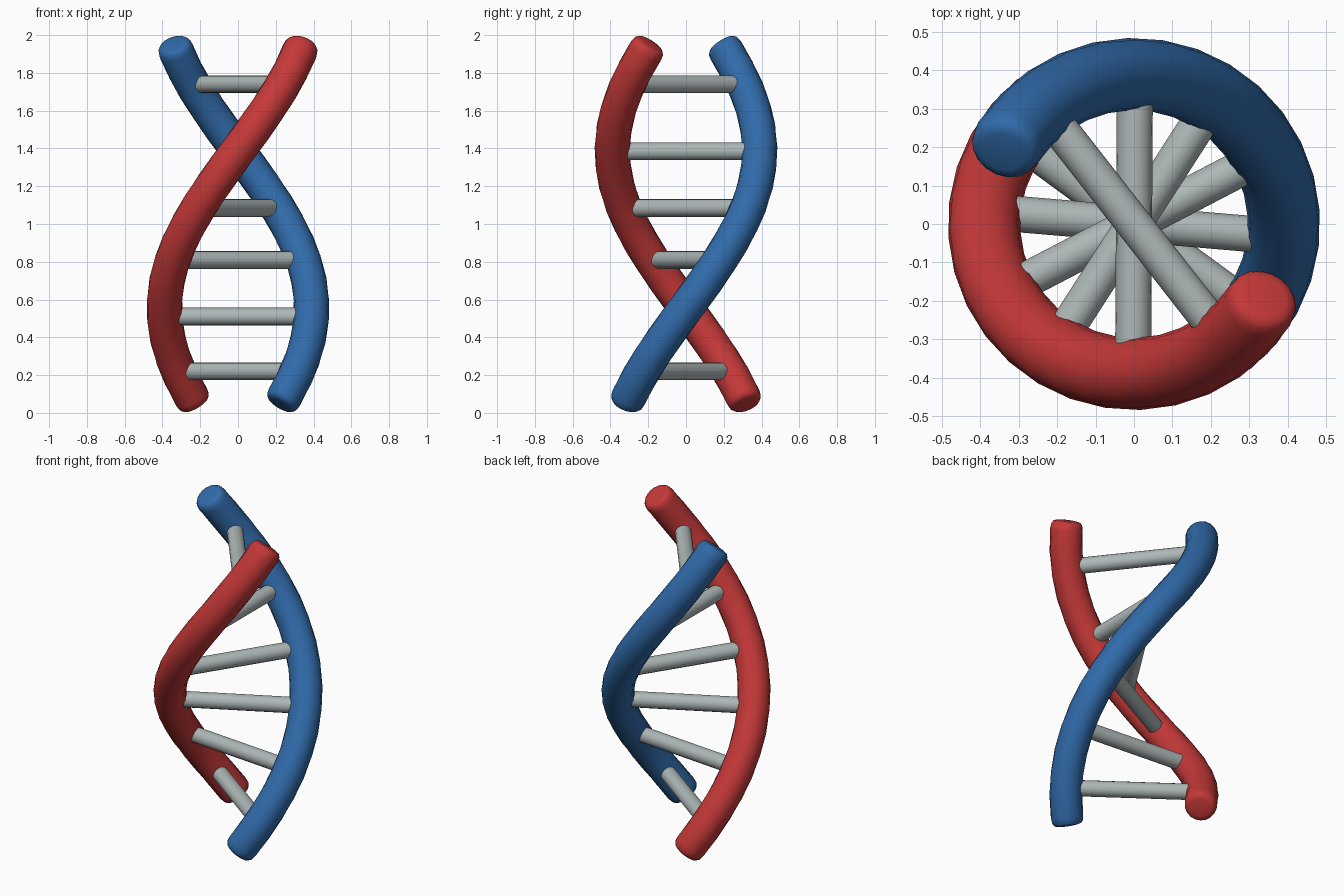
import bpy, bmesh, math
from mathutils import Vector

if "Cube" in bpy.data.objects:
    bpy.data.objects.remove(bpy.data.objects["Cube"])

R, TUBE, RUNG = 0.39, 0.094, 0.047      # helix, strand and rung radii
RATE, Z0 = math.radians(108), 0.555     # twist per unit height, height of angle 0
LOW, HIGH = 0.045, 1.955                # centre heights of the strand ends


def material(name, rgb):
    m = bpy.data.materials.new(name)
    m.diffuse_color = (*rgb, 1)
    m.use_nodes = True
    m.node_tree.nodes["Principled BSDF"].inputs["Base Color"].default_value = m.diffuse_color
    return m


def angle(z):
    return (z - Z0) * RATE


def finish(bm, name, mat):
    bmesh.ops.recalc_face_normals(bm, faces=bm.faces)
    me = bpy.data.meshes.new(name)
    bm.to_mesh(me)
    bm.free()
    for p in me.polygons:
        p.use_smooth = True
    me.materials.append(mat)
    ob = bpy.data.objects.new(name, me)
    bpy.context.collection.objects.link(ob)
    return ob


def strand(name, turn, mat, sides=18, steps=18):
    """Tube along half a helix turn with softly rounded flat ends."""
    end = [(0, 0.6), (0.004, 0.82), (0.016, 0.95), (0.04, 1.0)]
    rings = [(LOW + d, s) for d, s in end]
    a, b = LOW + 0.04, HIGH - 0.04
    rings += [(a + (b - a) * i / steps, 1.0) for i in range(1, steps)]
    rings += [(HIGH - d, s) for d, s in reversed(end)]
    bm = bmesh.new()
    loops = []
    for z, s in rings:
        t = angle(z) + turn
        c = Vector((R * math.cos(t), R * math.sin(t), z))
        out = Vector((math.cos(t), math.sin(t), 0))
        tan = Vector((-R * RATE * math.sin(t), R * RATE * math.cos(t), 1)).normalized()
        side = tan.cross(out)
        loops.append([bm.verts.new(c + s * TUBE * (out * math.cos(k) + side * math.sin(k)))
                      for k in (2 * math.pi * j / sides for j in range(sides))])
    for p, q in zip(loops, loops[1:]):
        for j in range(sides):
            n = (j + 1) % sides
            bm.faces.new((p[j], p[n], q[n], q[j]))
    bm.faces.new(loops[0])
    bm.faces.new(loops[-1])
    return finish(bm, name, mat)


def rung(name, z, mat, sides=16):
    """Horizontal bar joining the two strands."""
    bm = bmesh.new()
    bmesh.ops.create_cone(bm, cap_ends=True, segments=sides, radius1=RUNG,
                          radius2=RUNG, depth=2 * (R - 0.04))
    ob = finish(bm, name, mat)
    for p in ob.data.polygons:
        p.use_smooth = len(p.vertices) == 4
    ob.location = (0, 0, z)
    ob.rotation_euler = (0, math.pi / 2, angle(z))


red = material("red", (0.56, 0.04, 0.04))
blue = material("blue", (0.03, 0.145, 0.40))
grey = material("light grey", (0.42, 0.47, 0.47))

strand("blue_strand", 0, blue)
strand("red_strand", math.pi, red)
for i, z in enumerate((0.22, 0.51, 0.81, 1.085, 1.385, 1.74)):
    rung(f"rung_{i + 1}", z, grey)
